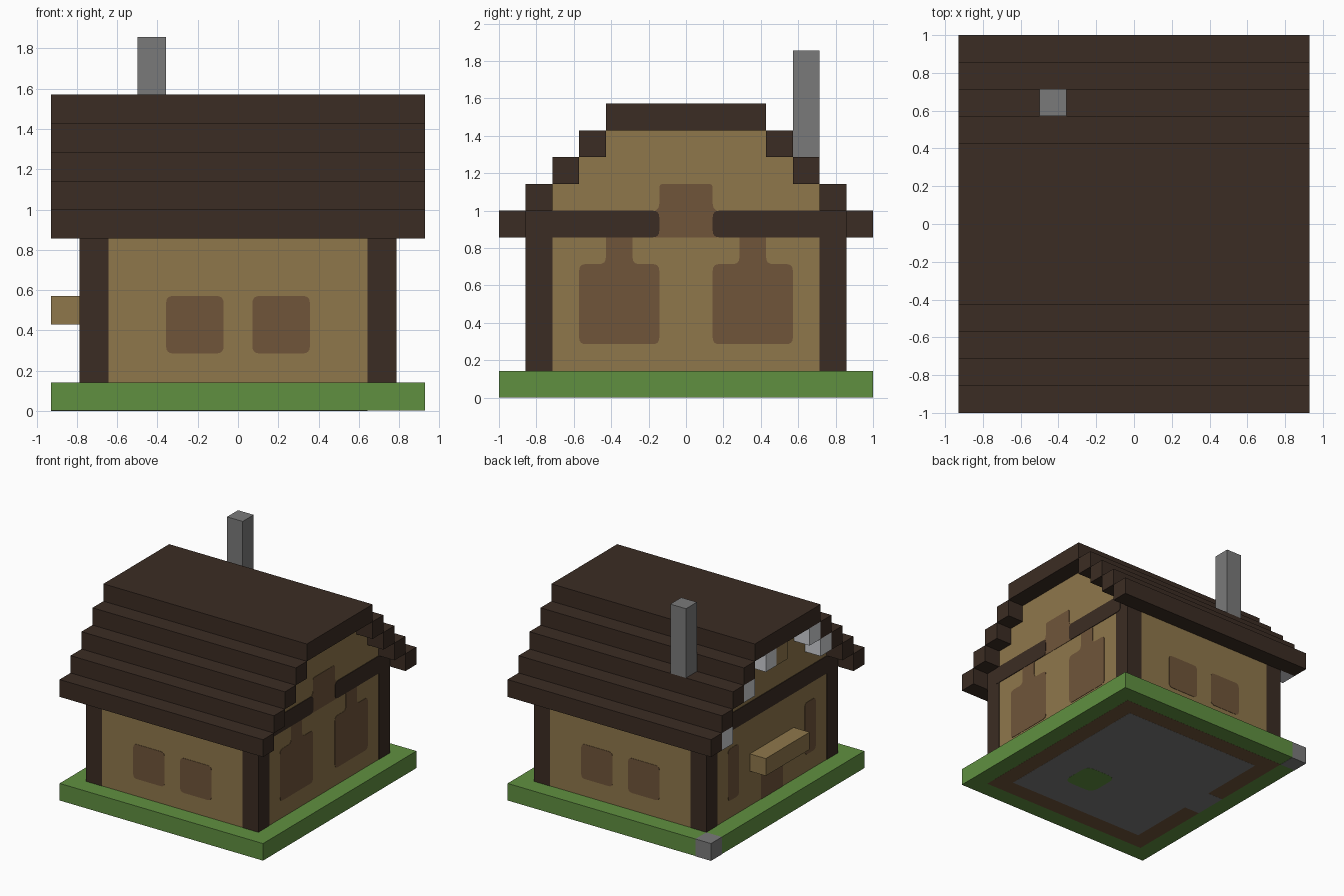
import bpy, bmesh
from mathutils import Vector

cube = bpy.data.objects.get("Cube")
if cube:
    bpy.data.objects.remove(cube)

V = 1 / 7  # size of one block; all coordinates below are in blocks


def material(name, r, g, b):
    lin = [((c / 255 + 0.055) / 1.055) ** 2.4 for c in (r, g, b)]
    m = bpy.data.materials.new(name)
    m.use_nodes = True
    m.diffuse_color = (*lin, 1)
    bsdf = m.node_tree.nodes["Principled BSDF"]
    bsdf.inputs["Base Color"].default_value = (*lin, 1)
    bsdf.inputs["Roughness"].default_value = 0.9
    return m


DARK = material("dark timber", 59, 44, 35)
TAN = material("tan wall", 143, 119, 75)
BROWN = material("brown wood", 112, 85, 58)
GREEN = material("grass green", 96, 144, 64)
GREY = material("stone grey", 122, 122, 122)
PALE = material("pale grey", 205, 207, 211)


def rounded(pts, r, steps=4):
    """Replace every corner of an outline with a small curve."""
    out = []
    for i, p in enumerate(pts):
        p = Vector(p)
        a = p + (Vector(pts[i - 1]) - p).normalized() * r
        b = p + (Vector(pts[(i + 1) % len(pts)]) - p).normalized() * r
        for k in range(steps + 1):
            t = k / steps
            out.append(a * (1 - t) ** 2 + p * 2 * t * (1 - t) + b * t ** 2)
    return out


def prism(name, pts, axis, lo, hi, mat, r=0):
    """Extrude a 2D outline along an axis from lo to hi."""
    if r:
        pts = rounded(pts, r)
    place = {"x": lambda u, v, w: (w, u, v),
             "y": lambda u, v, w: (u, w, v),
             "z": lambda u, v, w: (u, v, w)}[axis]
    bm = bmesh.new()
    face = bm.faces.new([bm.verts.new(Vector(place(u, v, lo)) * V) for u, v in pts])
    ext = bmesh.ops.extrude_face_region(bm, geom=[face])
    moved = [g for g in ext["geom"] if isinstance(g, bmesh.types.BMVert)]
    bmesh.ops.translate(bm, verts=moved, vec=Vector(place(0, 0, hi - lo)) * V)
    bmesh.ops.recalc_face_normals(bm, faces=bm.faces)
    me = bpy.data.meshes.new(name)
    bm.to_mesh(me)
    bm.free()
    me.materials.append(mat)
    ob = bpy.data.objects.new(name, me)
    bpy.context.collection.objects.link(ob)
    return ob


def rect(u0, u1, v0, v1):
    return [(u0, v0), (u1, v0), (u1, v1), (u0, v1)]


def box(name, x0, x1, y0, y1, z0, z1, mat):
    return prism(name, rect(x0, x1, y0, y1), "z", z0, z1, mat)


def flip(pts, s):
    return [(u * s, v) for u, v in pts]


# Grass base with a stone block in one corner
prism("grass_base", [(-6.5, -7), (6.5, -7), (6.5, 7), (-5.5, 7), (-5.5, 6), (-6.5, 6)],
      "z", 0.015, 1, GREEN)
box("corner_stone", -6.5, -5.5, 6, 7, 0, 1, GREY)

# Underside: footing ring, floor, doorway and grass patch
prism("footing", rect(-5.5, 5.5, -6, 6), "z", 0.01, 0.06, BROWN)
prism("floor", rect(-4.5, 4.5, -5, 5), "z", 0.005, 0.05, GREY)
prism("doorway_floor", rect(-5.5, -4.4, -1, 1), "z", 0.005, 0.05, GREY)
prism("floor_grass_patch", rect(0.5, 2.5, -3, -1), "z", 0, 0.05, GREEN, 0.5)

# House body with stepped gables
side = [(5.98, 1), (5.98, 7), (5, 7), (5, 8), (4, 8), (4, 9), (3, 9), (3, 10)]
prism("house_walls", side + flip(side[::-1], -1), "x", -5.48, 5.48, TAN)

# Corner posts
for sx in (1, -1):
    for sy in (1, -1):
        x, y = sorted((sx * 4.5, sx * 5.5)), sorted((sy * 5, sy * 6))
        box("corner_post", *x, *y, 1, 7, DARK)

# Stepped roof
for i in range(4):
    for s in (1, -1):
        y = sorted((s * (6 - i), s * (7 - i)))
        box("roof_step", -6.5, 6.5, *y, 6 + i, 7 + i, DARK)
box("roof_top", -6.5, 6.5, -3, 3, 10, 11, DARK)
box("chimney", -3.5, -2.5, 4, 5, 9, 13, GREY)

# Front and back windows
for s in (1, -1):
    for side_y in (1, -1):
        lo, hi = sorted((side_y * 5.95, side_y * 6))
        prism("wall_window", flip(rect(0.5, 2.5, 2, 4), s), "y", lo, hi, BROWN, 0.25)

# Left gable: tall windows, split beam and central panel
tall = [(1, 2), (4, 2), (4, 5), (3, 5), (3, 6.2), (2, 6.2), (2, 5), (1, 5)]
for s in (1, -1):
    prism("gable_window", flip(tall, s), "x", 5.45, 5.5, BROWN, 0.25)
    prism("gable_beam", flip(rect(1, 5.4, 6, 7), s), "x", 5.45, 5.52, DARK, 0.25)
panel = [(-1.3, 6), (1.3, 6), (1.3, 6.9), (1, 7.1), (1, 8), (-1, 8), (-1, 7.1), (-1.3, 6.9)]
prism("gable_panel", panel, "x", 5.45, 5.5, BROWN, 0.15)

# Right gable: beam, door, canopy and narrow windows
prism("gable_beam", rect(-5.2, 5.2, 6, 7), "x", -5.52, -5.45, DARK)
prism("door", rect(-1, 1, 1, 3.8), "x", -5.5, -5.45, BROWN)
box("door_canopy", -6.5, -5.48, -2, 2, 3, 4, TAN)
for s in (1, -1):
    prism("narrow_window", flip(rect(3, 4, 2, 5), s), "x", -5.5, -5.45, BROWN, 0.25)

# Blocks hanging under the right eave
for y, z in ((1, 9), (3, 8), (5, 6), (-3, 9), (-4, 8)):
    box("hanging_block", -6.5, -5.5, y, y + 1, z, z + 1, PALE)
box("gable_peg", -6.5, -5.48, 0, 1, 9, 10, TAN)
